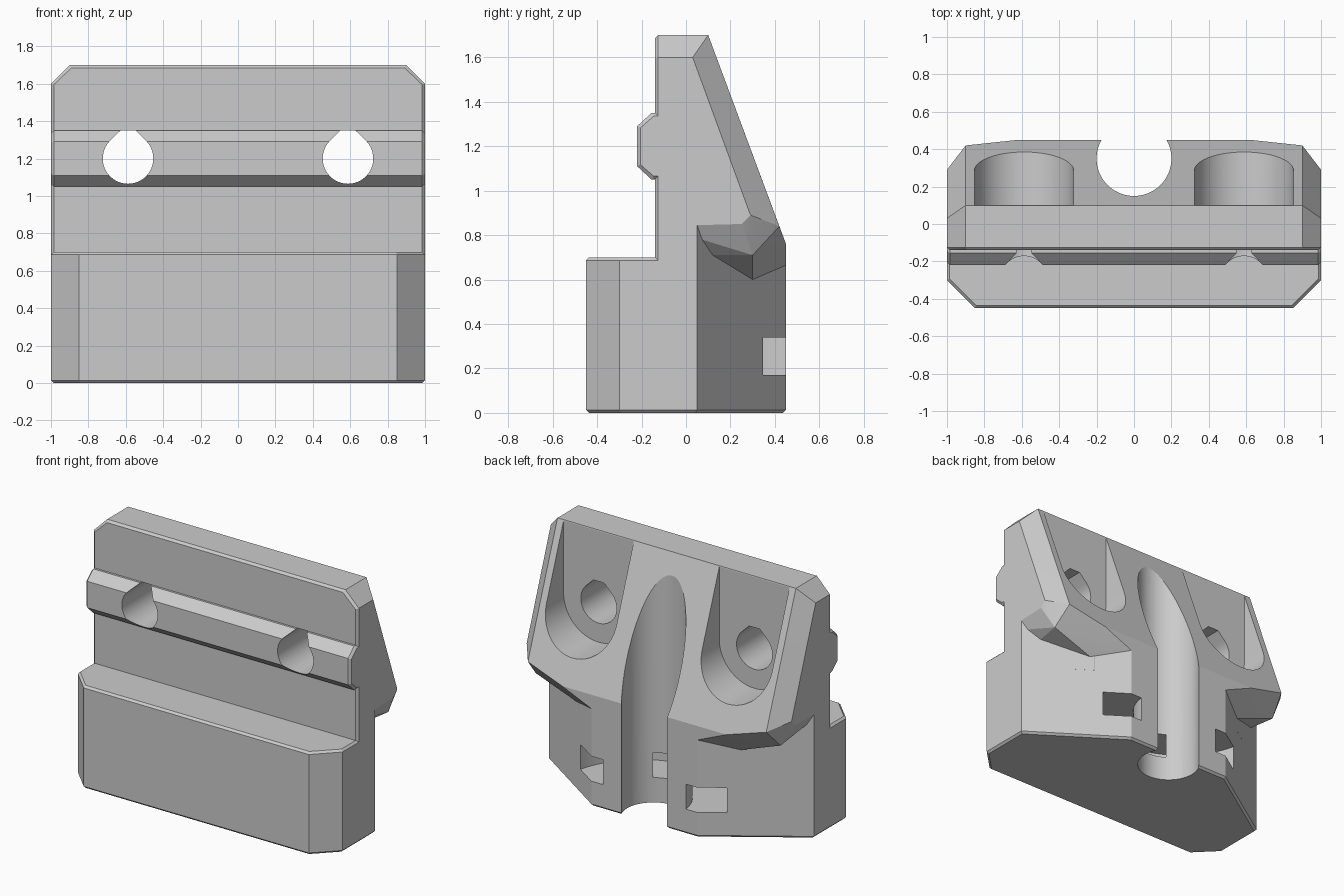
import bpy, bmesh, math
from mathutils import Matrix

cube = bpy.data.objects.get("Cube")
if cube:
    bpy.data.objects.remove(cube, do_unlink=True)

grey = bpy.data.materials.new("plain_grey")
grey.use_nodes = True
grey.diffuse_color = (0.6, 0.6, 0.6, 1)
grey.node_tree.nodes["Principled BSDF"].inputs["Base Color"].default_value = (0.6, 0.6, 0.6, 1)


def finish(name, bm):
    bmesh.ops.recalc_face_normals(bm, faces=bm.faces)
    mesh = bpy.data.meshes.new(name)
    bm.to_mesh(mesh)
    bm.free()
    mesh.materials.append(grey)
    obj = bpy.data.objects.new(name, mesh)
    bpy.context.collection.objects.link(obj)
    return obj


def mirrored(points):
    return [(s * p[0], *p[1:]) for s in (1, -1) for p in points]


def hull(name, half):
    """Convex solid from its +x half."""
    bm = bmesh.new()
    for p in mirrored(half):
        bm.verts.new(p)
    out = bmesh.ops.convex_hull(bm, input=bm.verts)
    loose = [v for v in bm.verts if not v.link_faces]
    bmesh.ops.delete(bm, geom=loose, context='VERTS')
    bmesh.ops.dissolve_limit(bm, angle_limit=0.005, verts=bm.verts, edges=bm.edges)
    return finish(name, bm)


def prism(name, outline, low, high, along_y=False, chamfer=0):
    """Extrude a 2D outline along z, or an xz outline along y."""
    bm = bmesh.new()
    put = (lambda p, d: (p[0], d, p[1])) if along_y else (lambda p, d: (p[0], p[1], d))
    face = bm.faces.new([bm.verts.new(put(p, low)) for p in outline])
    grown = bmesh.ops.extrude_face_region(bm, geom=[face])
    axis = 1 if along_y else 2
    for v in grown["geom"]:
        if isinstance(v, bmesh.types.BMVert):
            v.co[axis] = high
    if chamfer:
        rims = [e for e in bm.edges if abs(e.verts[0].co[axis] - e.verts[1].co[axis]) < 1e-5]
        bmesh.ops.bevel(bm, geom=rims, offset=chamfer, segments=1, affect='EDGES')
    return finish(name, bm)


def arc(cx, cy, r, start, end, steps):
    angles = [math.radians(start + (end - start) * i / steps) for i in range(steps + 1)]
    return [(cx + r * math.cos(a), cy + r * math.sin(a)) for a in angles]


def boolean(target, tool, operation):
    mod = target.modifiers.new(tool.name, 'BOOLEAN')
    mod.operation, mod.object, mod.solver = operation, tool, 'EXACT'
    bpy.context.view_layer.objects.active = target
    bpy.ops.object.modifier_apply(modifier=mod.name)
    bpy.data.objects.remove(tool, do_unlink=True)


# Base block, tapered toward the back
right_side = [(0.85, -0.45), (1, -0.3), (1, 0.05), (0.4, 0.45)]
base_outline = right_side + [(-x, y) for x, y in reversed(right_side)]
body = prism("clamp_body", base_outline, 0, 0.7, chamfer=0.014)

# Neck joining base and upper plate
neck_side = [(0.985, -0.14), (1, -0.125), (1, 0.05), (0.6, 0.317)]
neck = prism("neck", neck_side + [(-x, y) for x, y in reversed(neck_side)], 0.5, 0.85)

# Upper wedge with sloping back and overhanging lower corners
wedge = hull("upper_wedge", [
    (0.89, -0.14, 1.685), (0.9, -0.125, 1.7), (0.9, 0.1, 1.7),
    (0.985, -0.14, 1.595), (1, -0.125, 1.6), (1, 0.03, 1.6),
    (0.985, -0.14, 0.84), (1, -0.125, 0.84), (1, 0.05, 0.85),
    (1, 0.25, 0.85), (1, 0.29, 0.89), (0.9, 0.42, 0.84),
    (0.62, 0.45, 0.76), (0.4, 0.45, 0.665), (0.925, 0.3, 0.71),
    (0.895, 0.12, 0.71), (0.625, 0.3, 0.6)])

# Front rib with bevelled ends
rib = hull("front_rib", [
    (0.985, -0.22, 1.11), (0.985, -0.22, 1.29), (0.985, -0.155, 1.05), (0.985, -0.155, 1.35),
    (1, -0.205, 1.117), (1, -0.205, 1.283), (1, -0.145, 1.065), (1, -0.145, 1.335),
    (0.985, -0.1, 1.05), (0.985, -0.1, 1.35), (1, -0.1, 1.065), (1, -0.1, 1.335)])

for part in (neck, wedge, rib):
    boolean(body, part, 'UNION')

# Vertical pipe groove in the back
groove = prism("groove_cutter", arc(0, 0.35, 0.2, 0, 357, 119), -0.5, 2.2)
boolean(body, groove, 'DIFFERENCE')

# Screw pockets and flat-topped screw holes
for x in (-0.588, 0.588):
    pocket = prism("pocket_cutter", arc(x, 1.2, 0.265, 180, 360, 40)
                   + [(x + 0.265, 2), (x - 0.265, 2)], 0.102, 0.9, along_y=True)
    boolean(body, pocket, 'DIFFERENCE')
    hole = prism("hole_cutter", arc(x, 1.2, 0.135, 135, 405, 44)
                 + [(x + 0.04, 1.35), (x - 0.04, 1.35)], -0.6, 0.4, along_y=True)
    boolean(body, hole, 'DIFFERENCE')

# Curved strap channel behind the groove
channel = prism("channel_cutter", arc(0, 0.48, 0.57, 170, 370, 60)
                + arc(0, 0.48, 0.315, 370, 170, 60), 0.17, 0.34)
boolean(body, channel, 'DIFFERENCE')

# Smooth bores, crisp edges
bpy.ops.object.select_all(action='DESELECT')
body.select_set(True)
bpy.context.view_layer.objects.active = body
bpy.ops.object.shade_smooth_by_angle(angle=math.radians(15))
